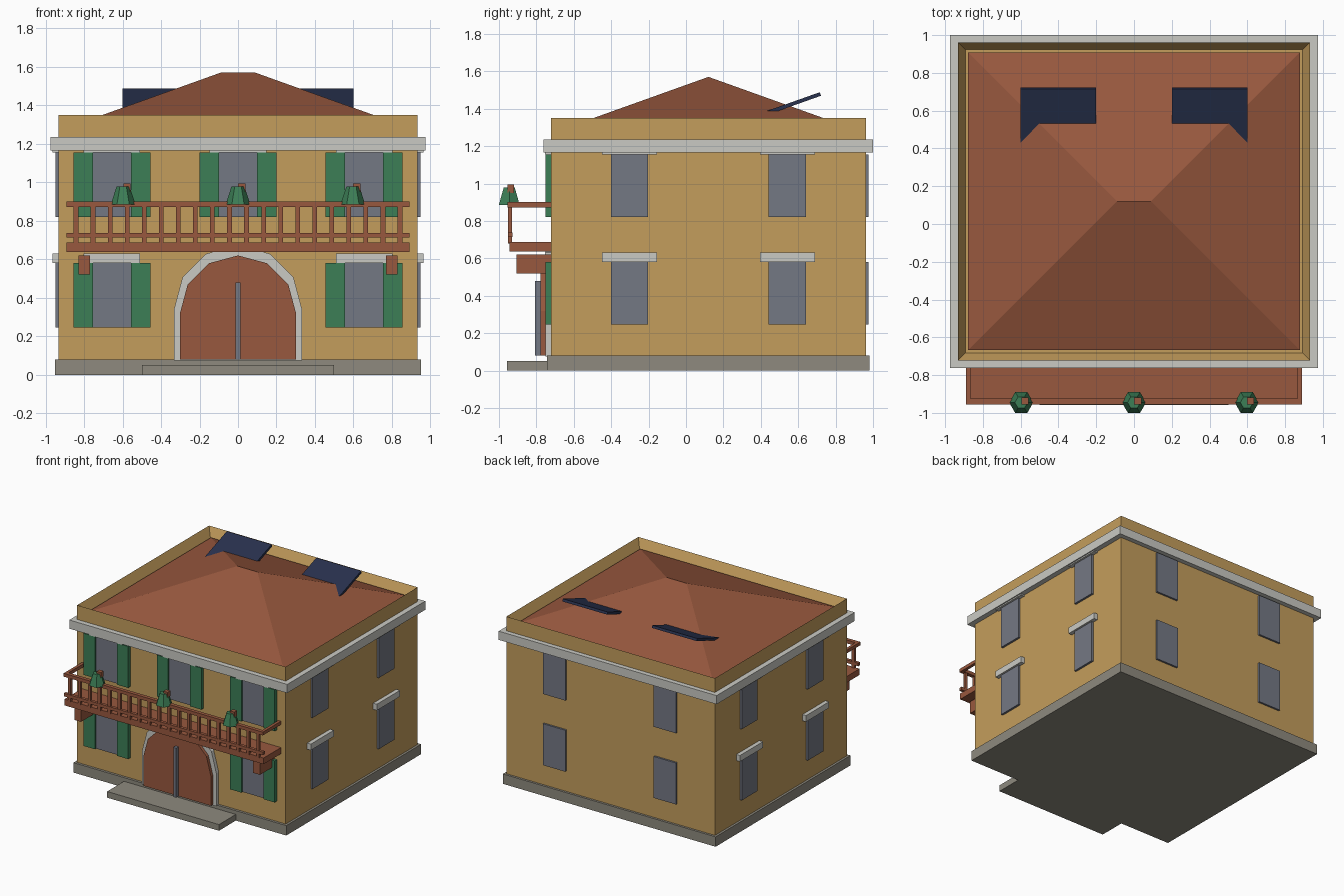
import bpy, bmesh, math

if "Cube" in bpy.data.objects:
    bpy.data.objects.remove(bpy.data.objects["Cube"])


def mat(name, r, g, b):
    m = bpy.data.materials.new(name)
    lin = [(c / 255 / 12.92) if c < 10 else ((c / 255 + 0.055) / 1.055) ** 2.4 for c in (r, g, b)]
    m.diffuse_color = (*lin, 1)
    m.use_nodes = True
    m.node_tree.nodes["Principled BSDF"].inputs["Base Color"].default_value = m.diffuse_color
    return m


OCHRE = mat("ochre_wall", 196, 157, 92)
TERRA = mat("terracotta", 152, 88, 62)
STONE = mat("pale_stone", 202, 202, 196)
BASE = mat("grey_stone", 142, 138, 126)
GLASS = mat("blue_grey_glass", 116, 120, 132)
GREEN = mat("shutter_green", 60, 126, 86)
NAVY = mat("panel_navy", 40, 49, 78)


def finish(name, bm, material):
    bmesh.ops.recalc_face_normals(bm, faces=bm.faces)
    me = bpy.data.meshes.new(name)
    bm.to_mesh(me)
    bm.free()
    me.materials.append(material)
    ob = bpy.data.objects.new(name, me)
    bpy.context.collection.objects.link(ob)
    return ob


def box(name, x0, x1, y0, y1, z0, z1, material):
    bm = bmesh.new()
    bmesh.ops.create_cube(bm, size=1)
    for v in bm.verts:
        v.co = ((x0 + x1) / 2 + v.co.x * (x1 - x0),
                (y0 + y1) / 2 + v.co.y * (y1 - y0),
                (z0 + z1) / 2 + v.co.z * (z1 - z0))
    return finish(name, bm, material)


def arch(name, r, spring, z0, y0, y1, material):
    # Straight legs with a six-sided half circle on top
    pts = [(-r, z0), (r, z0)]
    pts += [(r * math.cos(i * math.pi / 6), spring + r * math.sin(i * math.pi / 6)) for i in range(7)]
    bm = bmesh.new()
    f = bm.faces.new([bm.verts.new((x, y0, z)) for x, z in pts])
    ext = bmesh.ops.extrude_face_region(bm, geom=[f])["geom"]
    for v in ext:
        if isinstance(v, bmesh.types.BMVert):
            v.co.y = y1
    if not f.is_valid or len(bm.faces) < 11:
        bm.faces.new([v for v in f.verts])
    return finish(name, bm, material)


W, Y0, Y1 = 0.932, -0.722, 0.962        # wall extents
CY = (Y0 + Y1) / 2

# Plinth, step and cornice
box("plinth", -0.951, 0.951, -0.742, 0.98, 0, 0.08, BASE)
box("front_step", -0.5, 0.5, -0.957, -0.73, 0, 0.05, BASE)
box("cornice", -0.974, 0.974, -0.763, 1.0, 1.165, 1.235, STONE)

# Walls with a recessed top that leaves a parapet
walls = box("walls", -W, W, Y0, Y1, 0.08, 1.35, OCHRE)
bm = bmesh.new()
bm.from_mesh(walls.data)
top = max(bm.faces, key=lambda f: f.calc_center_median().z)
bmesh.ops.inset_region(bm, faces=[top], thickness=0.055)
for v in top.verts:
    v.co.z = 1.275
bm.to_mesh(walls.data)
bm.free()

# Hipped roof
bm = bmesh.new()
a = [bm.verts.new((sx * 0.878, CY + sy * 0.788, 1.288)) for sx, sy in ((-1, -1), (1, -1), (1, 1), (-1, 1))]
l, r = bm.verts.new((-0.09, CY, 1.57)), bm.verts.new((0.09, CY, 1.57))
for f in ((a[0], a[1], r, l), (a[1], a[2], r), (a[2], a[3], l, r), (a[3], a[0], l), a[::-1]):
    bm.faces.new(f)
finish("roof", bm, TERRA)

# Solar panels, tilted up towards the back
for side, x0 in (("left", -0.6), ("right", 0.2)):
    p = box(f"solar_panel_{side}", x0, x0 + 0.4, -0.2, 0.2, -0.02, 0, NAVY)
    t = math.atan(0.355)
    p.rotation_euler.x = t
    p.location = (0, 0.715 - 0.2 * math.cos(t), 1.488 - 0.2 * math.sin(t))

# Windows: two floors, with lintels on front and sides, shutters on front
for floor, z in (("lower", 0.245), ("upper", 0.82)):
    zt = z + 0.335
    for i, x in enumerate((-0.655, 0.655, 0)):
        if floor == "lower" and x == 0:
            continue
        n = f"{floor}_{i}"
        box("front_window_" + n, x - 0.1, x + 0.1, Y0 - 0.015, Y0 + 0.02, z, zt, GLASS)
        box("front_lintel_" + n, x - 0.147, x + 0.147, Y0 - 0.033, Y0 + 0.02, zt, zt + 0.05, STONE)
        for s in (-1, 1):
            c = x + s * 0.149
            box("shutter_" + n, c - 0.05, c + 0.05, Y0 - 0.03, Y0 + 0.01, z, zt, GREEN)
    for s in (-1, 1):
        box("back_window_" + floor, s * 0.495 - 0.1, s * 0.495 + 0.1, Y1 - 0.02, Y1 + 0.015, z, zt, GLASS)
        for y in (CY - 0.422, CY + 0.422):
            xs = sorted((s * (W - 0.02), s * (W + 0.017)))
            box("side_window_" + floor, *xs, y - 0.1, y + 0.1, z, zt, GLASS)
            xs = sorted((s * (W - 0.02), s * (W + 0.033)))
            box("side_lintel_" + floor, *xs, y - 0.147, y + 0.147, zt, zt + 0.05, STONE)

# Arched door
arch("door_surround", 0.333, 0.34, 0.075, -0.752, -0.7, STONE)
arch("door", 0.302, 0.318, 0.08, -0.777, -0.7, TERRA)
box("door_centre_bar", -0.013, 0.013, -0.808, -0.76, 0.08, 0.48, GLASS)

# Balcony deck, brackets and railing
box("balcony_deck", -0.89, 0.89, -0.945, -0.71, 0.637, 0.687, TERRA)
box("top_rail", -0.89, 0.89, -0.955, -0.925, 0.873, 0.9, TERRA)
box("bottom_rail", -0.89, 0.89, -0.953, -0.928, 0.713, 0.738, TERRA)
for s in (-1, 1):
    box("side_rail", *sorted((s * 0.866, s * 0.89)), -0.93, -0.715, 0.873, 0.9, TERRA)
    box("balcony_bracket", s * 0.8 - 0.03, s * 0.8 + 0.03, -0.905, -0.71, 0.52, 0.62, TERRA)
for i in range(20):
    x = -0.842 + i * 1.684 / 19
    box("baluster", x - 0.012, x + 0.012, -0.951, -0.93, 0.68, 0.88, TERRA)

# Hexagonal planters with a small block on top
for x in (-0.597, 0, 0.597):
    bm = bmesh.new()
    bmesh.ops.create_cone(bm, cap_ends=True, segments=6, radius1=0.064, radius2=0.034, depth=0.092)
    # turn so the points face left and right
    for v in bm.verts:
        v.co.x, v.co.y = v.co.y, v.co.x
    if max(v.co.x for v in bm.verts) < 0.06:
        for v in bm.verts:
            v.co.x, v.co.y = v.co.y, v.co.x
    for v in bm.verts:
        v.co.x += x
        v.co.y -= 0.945
        v.co.z += 0.932
    finish("planter", bm, GREEN)
    box("planter_block", x + 0.001, x + 0.039, -0.955, -0.919, 0.95, 0.994, TERRA)
